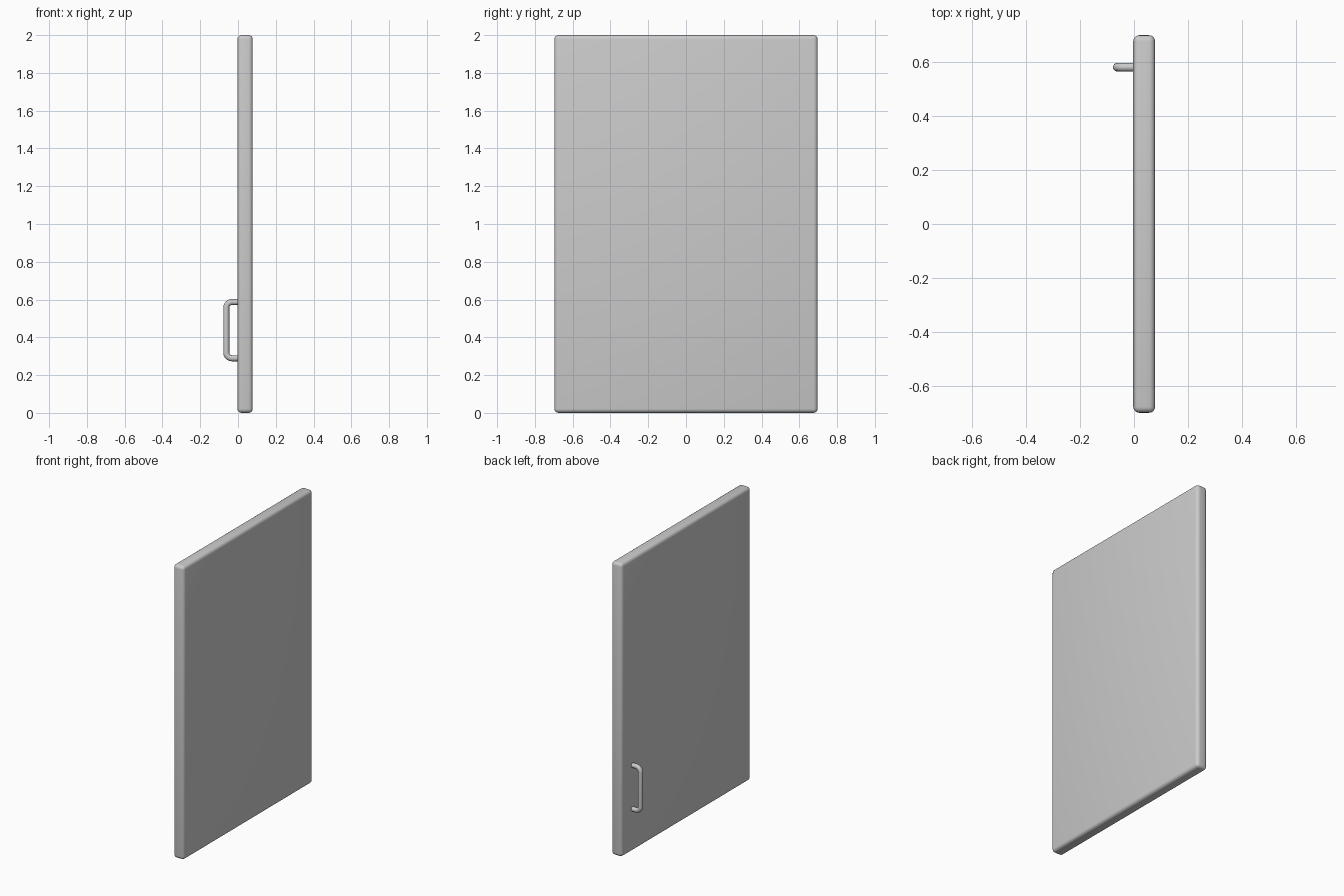
import bpy, math
from mathutils import Vector

if "Cube" in bpy.data.objects:
    bpy.data.objects.remove(bpy.data.objects["Cube"])

# Door panel: slab with softly rounded edges
X0, X1, HALF_W, HEIGHT = -0.003, 0.078, 0.697, 2.0
bpy.ops.mesh.primitive_cube_add(size=1, location=((X0 + X1) / 2, 0, HEIGHT / 2))
panel = bpy.context.object
panel.name = "door_panel"
panel.scale = (X1 - X0, HALF_W * 2, HEIGHT)
bpy.ops.object.transform_apply(location=False, rotation=False, scale=True)
bevel = panel.modifiers.new("rounded_edges", 'BEVEL')
bevel.width = 0.022
bevel.segments = 4
bpy.ops.object.modifier_apply(modifier=bevel.name)
bpy.ops.object.shade_smooth_by_angle(angle=math.radians(35))

# Pull handle: round bar swept along a bracket path with rounded corners
R, BEND, Y = 0.016, 0.03, 0.579
xo, zb, zt = -0.078 + R, 0.273 + R, 0.603 - R


def corner(cx, cz, start, end, steps=6):
    angles = [math.radians(start + (end - start) * i / steps) for i in range(steps + 1)]
    return [Vector((cx + BEND * math.cos(a), Y, cz + BEND * math.sin(a))) for a in angles]


path = [Vector((X0 + 0.005, Y, zt))]
path += corner(xo + BEND, zt - BEND, 90, 180)
path += corner(xo + BEND, zb + BEND, 180, 270)
path += [Vector((X0 + 0.005, Y, zb))]

curve = bpy.data.curves.new("pull_handle", 'CURVE')
curve.dimensions = '3D'
curve.bevel_depth = R
curve.bevel_resolution = 4
curve.use_fill_caps = True
spline = curve.splines.new('POLY')
spline.points.add(len(path) - 1)
for point, co in zip(spline.points, path):
    point.co = (*co, 1)
handle = bpy.data.objects.new("pull_handle", curve)
bpy.context.collection.objects.link(handle)

# Turn the handle into a smooth mesh
bpy.ops.object.select_all(action='DESELECT')
bpy.context.view_layer.objects.active = handle
handle.select_set(True)
bpy.ops.object.convert(target='MESH')
bpy.ops.object.shade_smooth_by_angle(angle=math.radians(40))
